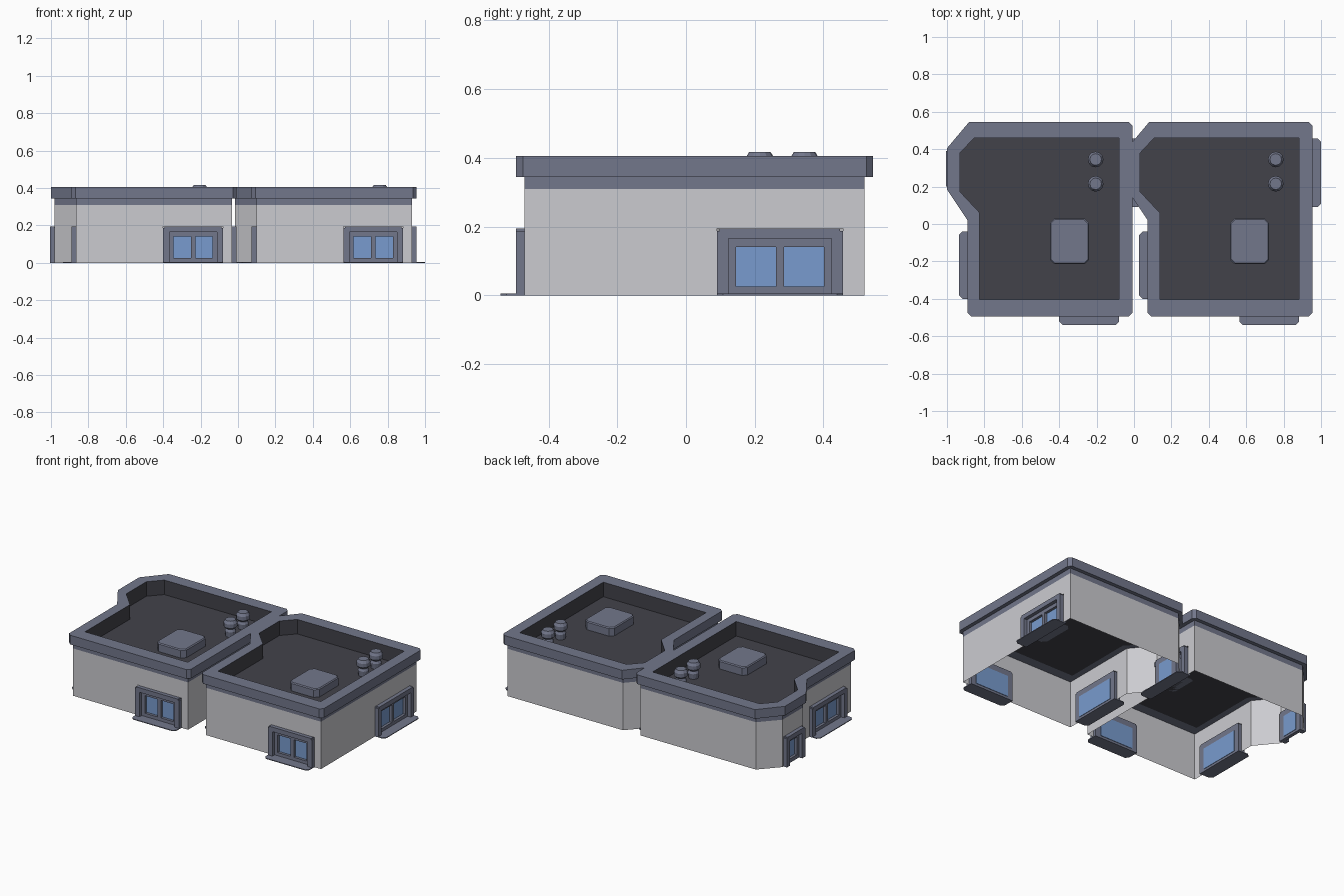
import bpy, bmesh
from mathutils import Vector

if "Cube" in bpy.data.objects:
    bpy.data.objects.remove(bpy.data.objects["Cube"])


def material(name, rgb):
    m = bpy.data.materials.new(name)
    m.use_nodes = True
    m.diffuse_color = (*rgb, 1)
    m.node_tree.nodes["Principled BSDF"].inputs["Base Color"].default_value = (*rgb, 1)
    return m


WALL = material("pale grey wall", (0.60, 0.60, 0.63))
TRIM = material("slate blue trim", (0.17, 0.185, 0.26))
ROOF = material("charcoal roof", (0.055, 0.055, 0.068))
GLASS = material("blue glass", (0.19, 0.33, 0.62))

SPACING = 0.963   # distance between the twin buildings
ROOF_Z, BAND_Z, TOP_Z = 0.31, 0.345, 0.405
FRAME_Z = 0.195

# Footprints, counter-clockwise from the front corner on the -x side
wall_line = [(-.865, -.47), (-.033, -.47), (-.033, .52), (-.87, .52),
             (-.98, .40), (-.98, .19), (-.865, .05)]
cornice_line = [(-.89, -.495), (-.008, -.495), (-.008, .545), (-.882, .545),
                (-1, .405), (-1, .185), (-.89, .02)]
parapet_line = [(-.825, -.405), (-.08, -.405), (-.08, .46), (-.855, .46),
                (-.93, .38), (-.93, .172), (-.825, .06)]

# Wall index: (start along wall, width, number of panes, has sill)
windows = {0: (.465, .32, 2, True), 1: (.56, .367, 2, True),
           4: (.01, .19, 1, False), 6: (.09, .36, 2, True)}


def finish(bm, name, mats, recalc=True):
    """Turn the bmesh into a pair of objects, one for each building."""
    if recalc:
        bmesh.ops.recalc_face_normals(bm, faces=bm.faces)
    mesh = bpy.data.meshes.new(name)
    bm.to_mesh(mesh)
    bm.free()
    for m in mats:
        mesh.materials.append(m)
    for side, dx in (("right", 0), ("left", SPACING)):
        ob = bpy.data.objects.new(f"{side}_{name}", mesh)
        ob.location.x = dx
        bpy.context.collection.objects.link(ob)


def loop(bm, line, z):
    return [bm.verts.new((x, y, z)) for x, y in line]


def prism(bm, line, z0, z1, place=lambda p: p):
    """Extrude a flat outline between two levels."""
    low, high = ([bm.verts.new(place(Vector((x, y, z)))) for x, y in line] for z in (z0, z1))
    bm.faces.new(low[::-1])
    bm.faces.new(high)
    for i in range(len(low)):
        j = (i + 1) % len(low)
        bm.faces.new((low[i], low[j], high[j], high[i]))


def rect(x0, x1, y0, y1):
    return [(x0, y0), (x1, y0), (x1, y1), (x0, y1)]


def chamfered(x0, x1, y0, y1, c):
    return [(x0 + c, y0), (x1 - c, y0), (x1, y0 + c), (x1, y1 - c),
            (x1 - c, y1), (x0 + c, y1), (x0, y1 - c), (x0, y0 + c)]


def wall_frame(i):
    """Map (along wall, outward, up) to model space for one wall."""
    a = Vector((*wall_line[i], 0))
    b = Vector((*wall_line[(i + 1) % len(wall_line)], 0))
    along = (b - a).normalized()
    out = Vector((along.y, -along.x, 0))
    return (lambda p: a + along * p[0] + out * p[1] + Vector((0, 0, p[2]))), (b - a).length


# Walls with window openings
bm = bmesh.new()
for i in range(len(wall_line)):
    place, length = wall_frame(i)
    pieces = [(0, length, 0, ROOF_Z)]
    if i in windows:
        u, w = windows[i][:2]
        pieces = [(0, u, 0, ROOF_Z), (u + w, length, 0, ROOF_Z), (u, u + w, FRAME_Z, ROOF_Z)]
    for u0, u1, z0, z1 in pieces:
        bm.faces.new([bm.verts.new(place((u, 0, z))) for u, z in rect(u0, u1, z0, z1)])
finish(bm, "walls", [WALL], recalc=False)

# Band, overhanging cornice and parapet as one closed ring
bm = bmesh.new()
rings = [loop(bm, *r) for r in (
    (parapet_line, ROOF_Z), (wall_line, ROOF_Z), (wall_line, BAND_Z),
    (cornice_line, BAND_Z), (cornice_line, TOP_Z), (parapet_line, TOP_Z))]
n = len(wall_line)
for k, ring in enumerate(rings):
    nxt = rings[(k + 1) % len(rings)]
    for i in range(n):
        j = (i + 1) % n
        f = bm.faces.new((ring[i], ring[j], nxt[j], nxt[i]))
        f.material_index = int(k == len(rings) - 1)   # inner parapet face
corners = [bm.edges.get((rings[3][i], rings[4][i])) for i in range(3)]
bmesh.ops.bevel(bm, geom=corners, offset=0.02, segments=1, affect='EDGES')
finish(bm, "cornice", [TRIM, ROOF])

# Sunken roof deck
bm = bmesh.new()
bm.faces.new(loop(bm, parapet_line, ROOF_Z))
finish(bm, "roof_deck", [ROOF], recalc=False)

# Roof hatch with a bevelled lid
bm = bmesh.new()
prism(bm, chamfered(-.45, -.24, -.215, .03, .025), ROOF_Z, .365)
rim = [e for e in bm.edges if all(v.co.z > .36 for v in e.verts)]
bmesh.ops.bevel(bm, geom=rim, offset=.006, segments=1, affect='EDGES')
finish(bm, "roof_hatch", [TRIM])

# Mushroom vents, turned from a profile
bm = bmesh.new()
profile = [(.03, ROOF_Z), (.034, .345), (.026, .36), (.042, .375), (.042, .4), (.031, .417)]
for cy in (.215, .345):
    start = [bm.verts.new((-.205 + r, cy, z)) for r, z in profile]
    edges = [bm.edges.new(pair) for pair in zip(start, start[1:])]
    bmesh.ops.spin(bm, geom=start + edges, cent=(-.205, cy, 0), axis=(0, 0, 1),
                   angle=6.28318531, steps=12, use_merge=True)
bmesh.ops.remove_doubles(bm, verts=bm.verts, dist=.0005)
bmesh.ops.holes_fill(bm, edges=[e for e in bm.edges if e.is_boundary], sides=12)
finish(bm, "roof_vents", [TRIM])

# Windows: stepped frame, panes and ground sill
for i, (u, w, panes, has_sill) in windows.items():
    place = wall_frame(i)[0]
    e = u + w
    step, rim, mullion = .033, .022, .024
    a, b, top = u + step, e - step, .165

    def bar(bm, u0, u1, z0, z1, back, front):
        prism(bm, rect(u0, u1, back, front), z0, z1, place)

    bm = bmesh.new()
    # Outer surround: chamfered upright sections and head
    prism(bm, rect(u, a, -.02, .025), 0, FRAME_Z - .008, place)
    prism(bm, rect(b, e, -.02, .025), 0, FRAME_Z - .008, place)
    bar(bm, a, b, top, FRAME_Z - .008, -.02, .025)
    bar(bm, u + .008, e - .008, FRAME_Z - .008, FRAME_Z, -.02, .025)
    # Inner sash
    bar(bm, a, b, 0, .026, -.02, .002)
    bar(bm, a, b, .141, top, -.02, .002)
    bar(bm, a, a + rim, .026, .141, -.02, .002)
    bar(bm, b - rim, b, .026, .141, -.02, .002)
    if panes == 2:
        m = (a + b) / 2
        bar(bm, m - mullion / 2, m + mullion / 2, .026, .141, -.02, .002)
    if has_sill:
        prism(bm, chamfered(u, e, -.02, .07, .018), 0, .005, place)
    finish(bm, f"window_frame_{i}", [TRIM])

    bm = bmesh.new()
    bar(bm, a + .005, b - .005, .015, .155, -.023, -.015)
    finish(bm, f"window_glass_{i}", [GLASS])
